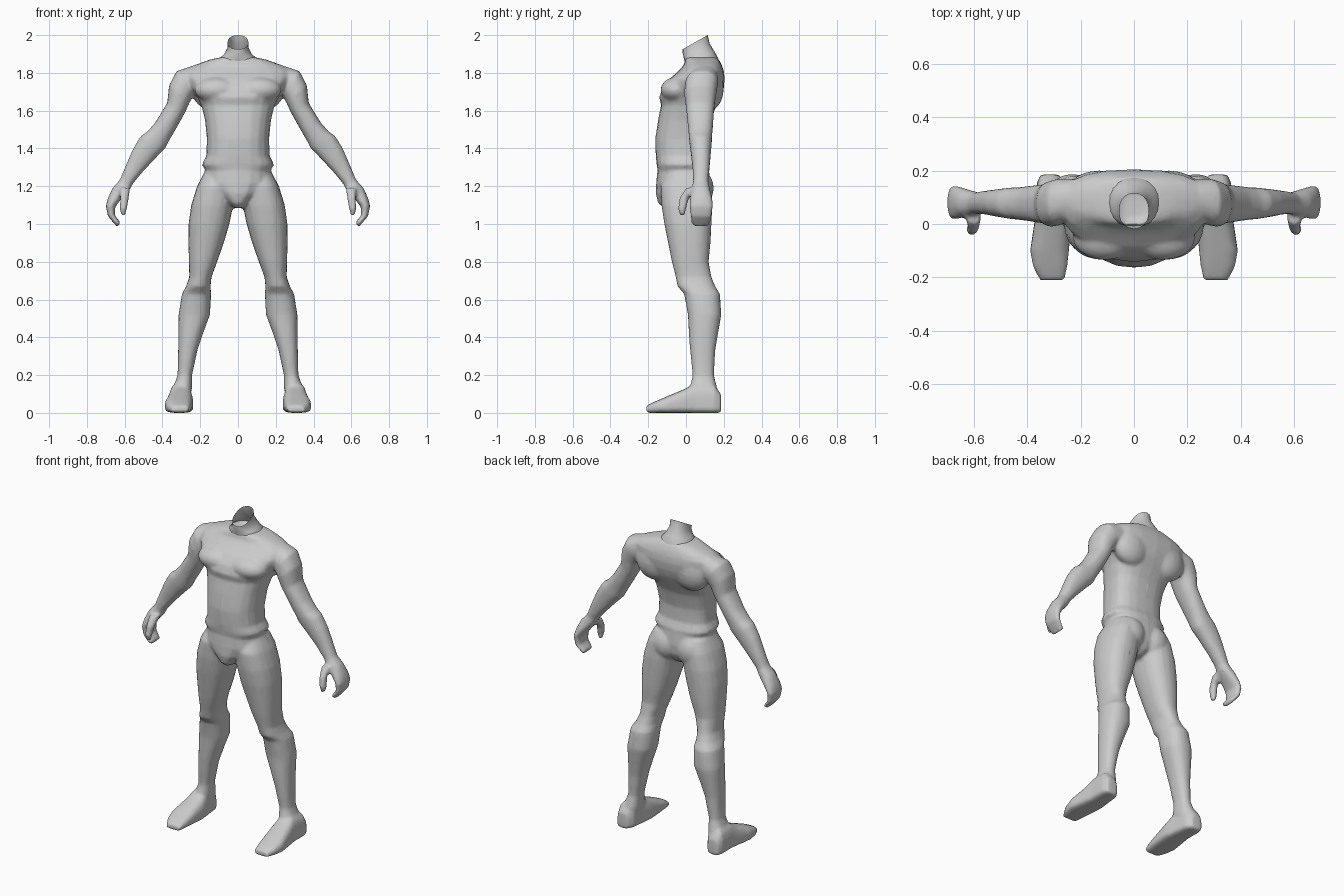
import bpy, bmesh, math
from mathutils import Vector

SEG = 20
grey = bpy.data.materials.new("plain grey")
grey.diffuse_color = (0.6, 0.6, 0.6, 1)


def oval(p):
    """Unit superellipse points."""
    pts = []
    for i in range(SEG):
        a = 2 * math.pi * i / SEG
        c, s = math.cos(a), math.sin(a)
        pts.append((math.copysign(abs(c) ** (2 / p), c), math.copysign(abs(s) ** (2 / p), s)))
    return pts


def split(s, low, mid, high):
    return mid + s * ((high - mid) if s > 0 else (mid - low))


def loft(bm, rings, caps=True):
    rows = [[bm.verts.new(co) for co in ring] for ring in rings]
    for a, b in zip(rows, rows[1:]):
        for i in range(SEG):
            j = (i + 1) % SEG
            bm.faces.new((a[i], a[j], b[j], b[i]))
    if caps:
        bm.faces.new(rows[0][::-1])
        bm.faces.new(rows[-1])


def level_ring(z, x0, x1, front, mid, back, p=2.3, z_back=None):
    """Ring around a vertical part; z_back tilts it."""
    ring = []
    for c, s in oval(p):
        y = split(s, front, mid, back)
        t = (y - front) / (back - front)
        ring.append(Vector(((x0 + x1) / 2 + c * (x1 - x0) / 2, y,
                            z if z_back is None else z + t * (z_back - z))))
    return ring


def limb_ring(xi, zi, xo, zo, y0, y1):
    """Ring across a limb from its inner edge to its outer edge."""
    return [Vector(((xi + xo) / 2 + c * (xo - xi) / 2, (y0 + y1) / 2 + s * (y1 - y0) / 2,
                    (zi + zo) / 2 + c * (zo - zi) / 2)) for c, s in oval(2.3)]


def foot_ring(y, x0, x1, height):
    return [Vector(((x0 + x1) / 2 + c * (x1 - x0) / 2, y, split(s, 0, min(0.03, height / 2), height)))
            for c, s in oval(3)]


def mirrored(bm, rings):
    for side in (1, -1):
        loft(bm, [[Vector((v.x * side, v.y, v.z)) for v in r] for r in rings])


def lump(bm, centre, radii):
    """Muscle ellipsoid on both sides."""
    for side in (1, -1):
        made = bmesh.ops.create_uvsphere(bm, u_segments=20, v_segments=12, radius=1)
        for v in made["verts"]:
            v.co = Vector((side * centre[0] + v.co.x * radii[0],
                           centre[1] + v.co.y * radii[1], centre[2] + v.co.z * radii[2]))


def finish(bm, name):
    bmesh.ops.recalc_face_normals(bm, faces=bm.faces)
    for f in bm.faces:
        f.smooth = True
    me = bpy.data.meshes.new(name)
    bm.to_mesh(me)
    bm.free()
    me.materials.append(grey)
    ob = bpy.data.objects.new(name, me)
    bpy.context.collection.objects.link(ob)
    return ob


body = bmesh.new()

# Torso, ending in a small hollow under the neck: z, half width, front, middle, back
torso = [(1.28, .165, -.15, 0, .115), (1.31, .19, -.155, 0, .12), (1.325, .187, -.157, 0, .115),
         (1.36, .168, -.16, 0, .10), (1.45, .165, -.163, 0, .10), (1.55, .175, -.148, .01, .125),
         (1.63, .195, -.132, .03, .165), (1.67, .215, -.142, .04, .185), (1.72, .25, -.125, .06, .20),
         (1.77, .28, -.085, .075, .205), (1.81, .28, -.04, .085, .20), (1.84, .235, -.012, .09, .19),
         (1.87, .15, -.006, .09, .175), (1.885, .08, 0, .08, .155), (1.86, .045, .01, .07, .12)]
loft(body, [level_ring(z, -w, w, f, m, b, 2.5) for z, w, f, m, b in torso])

# Chest, shoulder blades and buttocks
lump(body, (.11, -.05, 1.71), (.12, .085, .068))
lump(body, (.13, .125, 1.72), (.12, .075, .12))
lump(body, (.085, .065, 1.19), (.09, .082, .10))

# Pelvis
pelvis = [(1.30, .175, -.15, .12), (1.22, .18, -.158, .13), (1.16, .12, -.16, .125),
          (1.11, .06, -.148, .10), (1.085, .03, -.12, .06)]
loft(body, [level_ring(z, -w, w, f, 0, b) for z, w, f, b in pelvis])

# Legs: z, inner x, outer x, front, back
legs = [(1.27, .04, .18, -.10, .11), (1.2, .02, .217, -.135, .135), (1.1, .025, .248, -.13, .14),
        (1.0, .045, .262, -.115, .135), (.9, .075, .263, -.095, .13), (.8, .11, .26, -.075, .12),
        (.72, .14, .258, -.055, .135), (.67, .145, .275, -.045, .155), (.63, .142, .297, -.01, .18),
        (.52, .148, .315, .01, .187), (.42, .185, .316, .015, .17), (.33, .215, .317, .022, .155),
        (.2, .243, .32, .035, .148), (.13, .243, .345, .02, .165), (.05, .26, .35, .06, .165)]
mirrored(body, [level_ring(z, a, c, f, (f + b) / 2, b) for z, a, c, f, b in legs])

# Feet: y, inner x, outer x, height
feet = [(.185, .28, .35, .10), (.15, .255, .365, .15), (.05, .243, .365, .16), (0, .236, .374, .13),
        (-.1, .243, .389, .088), (-.16, .25, .378, .062), (-.21, .26, .352, .038)]
mirrored(body, [foot_ring(*f) for f in feet])

# Arms flowing into curled hands: inner x, z, outer x, z, front, back
arms = [(.20, 1.69, .25, 1.835, .02, .17), (.235, 1.68, .325, 1.81, -.005, .17),
        (.255, 1.645, .365, 1.735, -.01, .16), (.28, 1.59, .375, 1.64, 0, .15),
        (.33, 1.50, .44, 1.535, .01, .143), (.365, 1.44, .48, 1.49, .015, .138),
        (.385, 1.40, .515, 1.465, .018, .137), (.43, 1.355, .555, 1.40, .025, .132),
        (.505, 1.275, .592, 1.315, .035, .125), (.555, 1.215, .625, 1.235, .038, .118),
        (.575, 1.18, .665, 1.19, .03, .127), (.62, 1.13, .69, 1.135, .02, .14),
        (.65, 1.09, .70, 1.095, .018, .143), (.652, 1.045, .688, 1.04, .022, .138),
        (.622, 1.008, .638, .982, .03, .125)]
mirrored(body, [limb_ring(*a) for a in arms])

# Thumbs
thumbs = [(.57, 1.19, .63, 1.19, 0, .075), (.58, 1.13, .622, 1.14, -.035, .015),
          (.588, 1.08, .627, 1.08, -.042, 0), (.597, 1.045, .617, 1.045, -.032, -.005)]
mirrored(body, [limb_ring(*t) for t in thumbs])

# Fuse the body parts into one skin
ob = finish(body, "body")
fuse = ob.modifiers.new("fuse", 'REMESH')
fuse.mode = 'VOXEL'
fuse.voxel_size = 0.01
fuse.use_smooth_shade = True
soften = ob.modifiers.new("soften", 'SMOOTH')
soften.factor = 0.5
soften.iterations = 3
thin = ob.modifiers.new("thin", 'DECIMATE')
thin.ratio = 0.35

# Open neck with a slanted rim: front z, back z, half width, front, back
neck = bmesh.new()
rows = [(1.84, 1.84, .11, 0, .18), (1.875, 1.875, .10, -.011, .172), (1.89, 1.91, .073, -.014, .153),
        (1.907, 1.955, .056, -.018, .125), (1.925, 2.0, .055, -.018, .115)]
loft(neck, [level_ring(zf, -w, w, f, (f + b) / 2, b, 2.2, zb) for zf, zb, w, f, b in rows], caps=False)
finish(neck, "neck")
